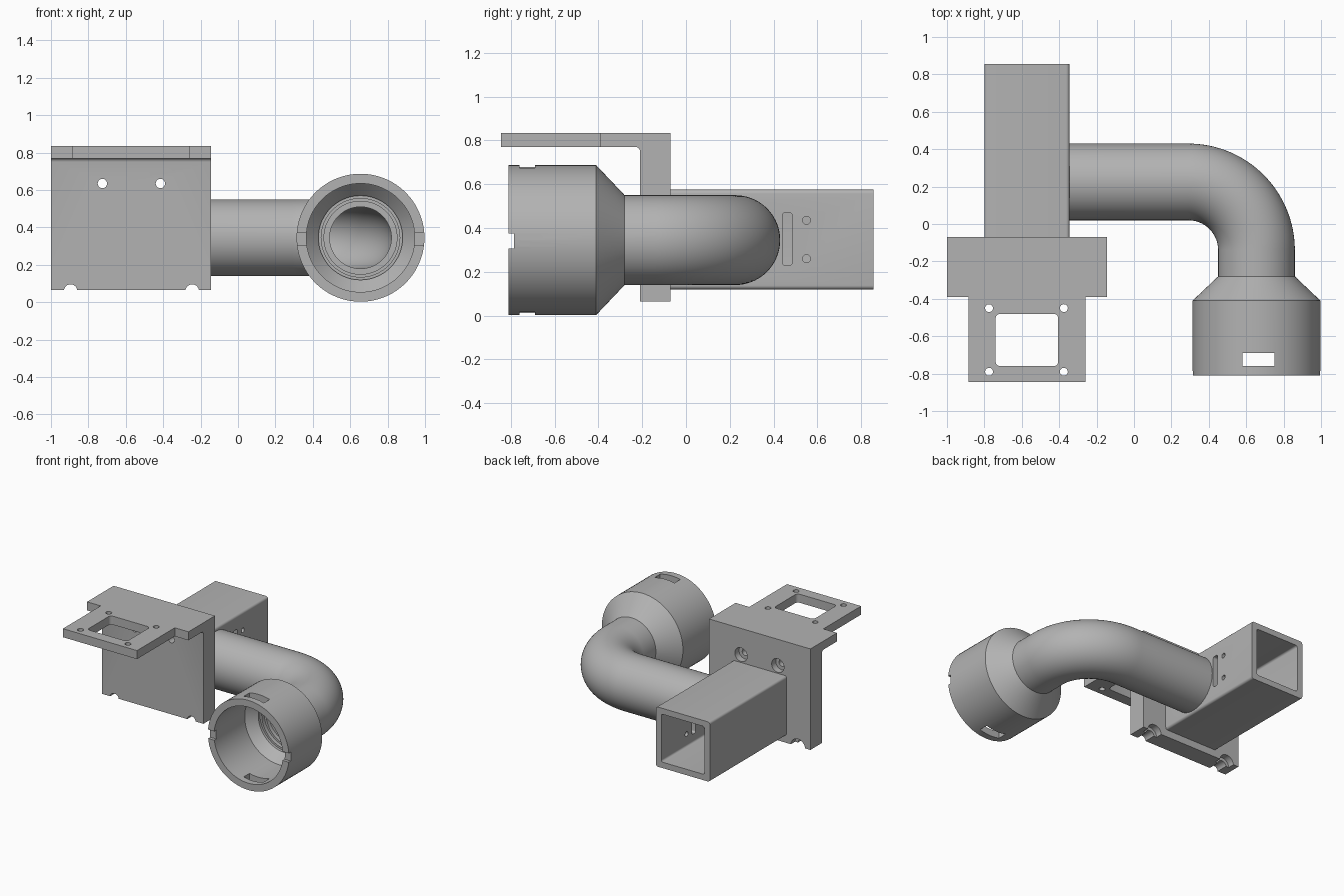
import bpy, bmesh, math
from mathutils import Vector, Matrix

if "Cube" in bpy.data.objects:
    bpy.data.objects.remove(bpy.data.objects["Cube"], do_unlink=True)

GREY = bpy.data.materials.new("plain grey")
GREY.use_nodes = True
COLOUR = (0.45, 0.45, 0.45, 1)
GREY.diffuse_color = COLOUR
GREY.node_tree.nodes["Principled BSDF"].inputs["Base Color"].default_value = COLOUR


def finish(bm, name):
    bmesh.ops.recalc_face_normals(bm, faces=bm.faces)
    mesh = bpy.data.meshes.new(name)
    bm.to_mesh(mesh)
    bm.free()
    mesh.materials.append(GREY)
    ob = bpy.data.objects.new(name, mesh)
    bpy.context.collection.objects.link(ob)
    return ob


def box(name, x, y, z, bevel=0, axis=2):
    """Box from ranges; edges along one axis can be rounded."""
    bm = bmesh.new()
    bmesh.ops.create_cube(bm, size=1)
    for v in bm.verts:
        v.co = Vector([sum(r) / 2 + c * (r[1] - r[0]) for r, c in zip((x, y, z), v.co)])
    if bevel:
        edges = [e for e in bm.edges
                 if abs((e.verts[0].co - e.verts[1].co).normalized()[axis]) > 0.9]
        bmesh.ops.bevel(bm, geom=edges, offset=bevel, segments=5, profile=0.5,
                        affect='EDGES')
    return finish(bm, name)


def rod(centre, radius, length, axis):
    bm = bmesh.new()
    bmesh.ops.create_cone(bm, cap_ends=True, segments=40, radius1=radius,
                          radius2=radius, depth=length)
    turn = Vector((0, 0, 1)).rotation_difference(Vector(axis)).to_matrix().to_4x4()
    bm.transform(Matrix.Translation(centre) @ turn)
    return finish(bm, "cutter")


def boolean(ob, others, operation='DIFFERENCE'):
    bpy.context.view_layer.objects.active = ob
    for other in others:
        other.hide_render = True
        mod = ob.modifiers.new("cut", 'BOOLEAN')
        mod.operation, mod.solver, mod.object = operation, 'EXACT', other
        bpy.ops.object.modifier_apply(modifier=mod.name)
        bpy.data.objects.remove(other, do_unlink=True)


def smooth(ob):
    bpy.ops.object.select_all(action='DESELECT')
    ob.select_set(True)
    bpy.context.view_layer.objects.active = ob
    bpy.ops.object.shade_smooth_by_angle(angle=math.radians(25))


X, Y, Z = (1, 0, 0), (0, 1, 0), (0, 0, 1)

# Bracket: upright plate and shelf as one L profile with a filleted inner corner
profile = [(-0.07, 0.065), (-0.07, 0.835), (-0.39, 0.835), (-0.39, 0.77)]
for i in range(6):
    a = math.pi / 2 * (1 - i / 5)
    profile.append((-0.23 + 0.02 * math.cos(a), 0.75 + 0.02 * math.sin(a)))
profile.append((-0.21, 0.065))
bm = bmesh.new()
face = bm.faces.new([bm.verts.new((-1, y, z)) for y, z in profile])
new = bmesh.ops.extrude_face_region(bm, geom=[face])["geom"]
bmesh.ops.translate(bm, vec=(0.855, 0, 0),
                    verts=[g for g in new if isinstance(g, bmesh.types.BMVert)])
bracket = finish(bm, "mounting_bracket")

# Tongue with a rounded window and four corner holes
tongue = box("tongue", (-0.885, -0.26), (-0.845, -0.3), (0.77, 0.835))
boolean(bracket, [tongue], 'UNION')
cuts = [box("cutter", (-0.74, -0.405), (-0.76, -0.48), (0.7, 0.9), 0.025)]
cuts += [rod((x, y, 0.8), 0.021, 0.2, Z) for x in (-0.775, -0.375) for y in (-0.79, -0.45)]

# Plate screw holes and bottom notches, counterbored from the back
for x, z, r, wide in ((-0.725, 0.635, 0.025, 0.052), (-0.415, 0.635, 0.025, 0.052),
                      (-0.895, 0.06, 0.036, 0.06), (-0.245, 0.06, 0.036, 0.06)):
    cuts.append(rod((x, -0.14, z), r, 0.3, Y))
    cuts.append(rod((x, -0.06, z), wide, 0.12, Y))
boolean(bracket, cuts)
smooth(bracket)

# Square tube, open at the back, with slot, two holes and pipe opening on one side
tube = box("square_tube", (-0.8, -0.345), (-0.075, 0.855), (0.12, 0.575), 0.018, 1)
boolean(tube, [
    box("cutter", (-0.755, -0.39), (-0.07, 0.95), (0.165, 0.53), 0.015, 1),
    box("cutter", (-0.45, -0.3), (0.44, 0.485), (0.23, 0.47), 0.012, 0),
    rod((-0.36, 0.55, 0.435), 0.018, 0.15, X),
    rod((-0.36, 0.55, 0.26), 0.018, 0.15, X),
    rod((-0.36, 0.225, 0.345), 0.165, 0.15, X)])
smooth(tube)

# Elbow pipe and socket: one hollow skin swept out along the path and back inside
MID, BEND, CX, CY = 0.345, 0.365, 0.29, -0.14


def elbow(radius):
    stops = [(-0.365, CY + BEND, 0, radius)]
    for i in range(33):
        a = math.pi / 2 * i / 32
        stops.append((CX + BEND * math.sin(a), CY + BEND * math.cos(a), a, radius))
    return stops


def straight(points):
    return [(CX + BEND, y, math.pi / 2, r) for y, r in points]


outer = elbow(0.205) + straight([(-0.28, 0.205), (-0.41, 0.342), (-0.81, 0.342)])
bore = straight([(-0.81, 0.29), (-0.44, 0.29), (-0.37, 0.225), (-0.35, 0.225),
                 (-0.35, 0.21), (-0.32, 0.21), (-0.32, 0.195), (-0.29, 0.195),
                 (-0.29, 0.165)]) + elbow(0.165)[::-1]
bm = bmesh.new()
SIDES = 72
rings = []
for x, y, a, r in outer + bore:
    side = Vector((math.sin(a), math.cos(a), 0))
    ring = []
    for k in range(SIDES):
        t = 2 * math.pi * k / SIDES
        ring.append(bm.verts.new(Vector((x, y, MID)) + side * r * math.cos(t)
                                 + Vector((0, 0, r * math.sin(t)))))
    rings.append(ring)
for i, ring in enumerate(rings):
    after = rings[(i + 1) % len(rings)]
    for k in range(SIDES):
        n = (k + 1) % SIDES
        bm.faces.new((ring[k], ring[n], after[n], after[k]))
pipe = finish(bm, "elbow_pipe_and_socket")

# Socket windows above and below, round-ended notches at both sides of the rim
cuts = [box("cutter", (0.58, 0.75), (-0.76, -0.69), (-0.1, 0.8))]
cuts.append(rod((0.655, -0.785, 0.34), 0.034, 0.9, X))
cuts.append(box("cutter", (0.2, 1.1), (-0.9, -0.785), (0.306, 0.374)))
boolean(pipe, cuts)
smooth(pipe)
